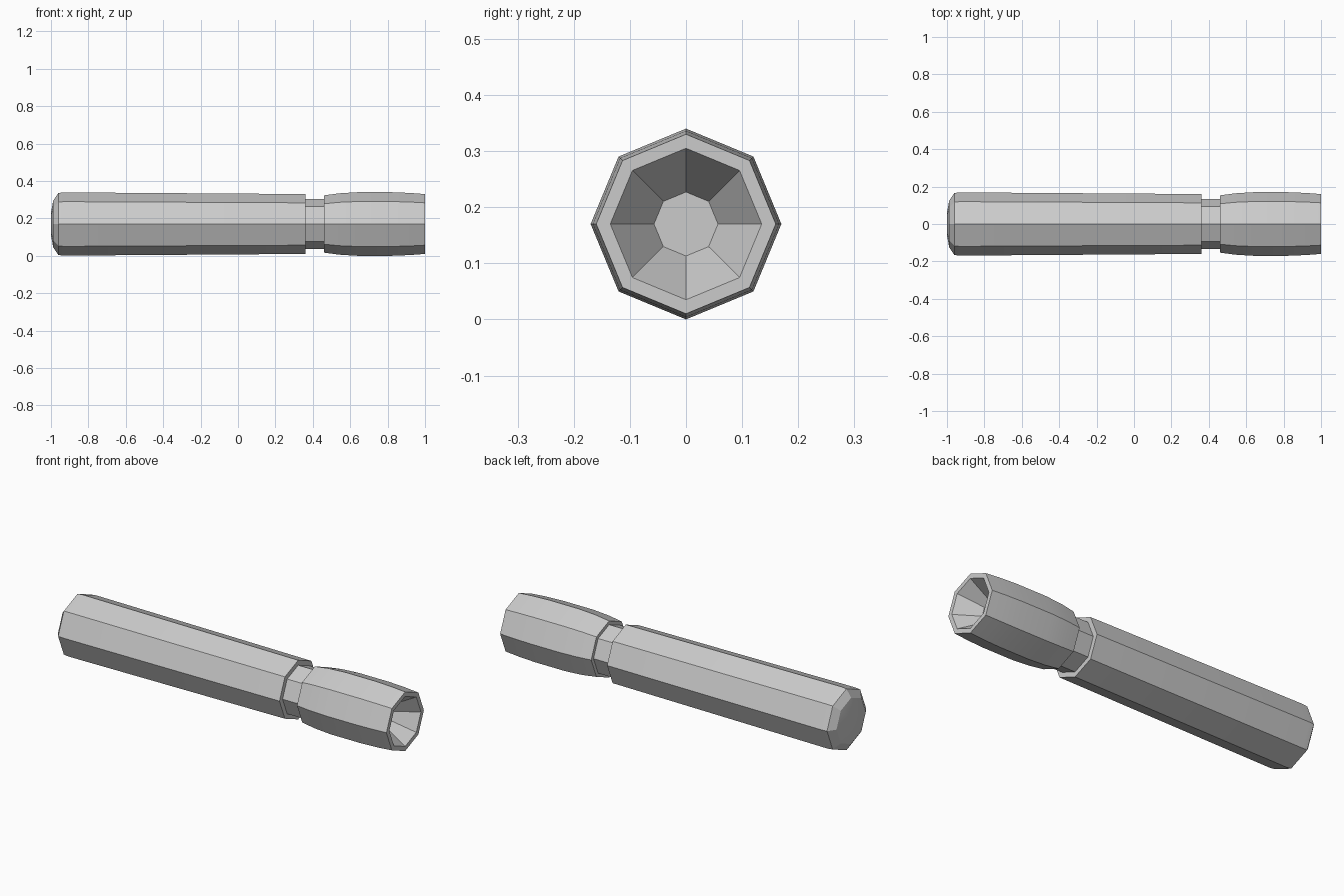
import bpy, bmesh, math

if "Cube" in bpy.data.objects:
    bpy.data.objects.remove(bpy.data.objects["Cube"])

SIDES = 8
AXIS_Z = 0.17


def lathe(name, profile):
    """Revolve (x, radius) points round the long axis; radius 0 makes a tip."""
    bm = bmesh.new()
    rings = []
    for x, r in profile:
        if r == 0:
            rings.append([bm.verts.new((x, 0, AXIS_Z))] * SIDES)
        else:
            angles = [2 * math.pi * i / SIDES for i in range(SIDES)]
            rings.append([bm.verts.new((x, r * math.sin(a), AXIS_Z + r * math.cos(a)))
                          for a in angles])
    for a, b in zip(rings, rings[1:]):
        for i in range(SIDES):
            j = (i + 1) % SIDES
            corners = list(dict.fromkeys((a[i], a[j], b[j], b[i])))
            bm.faces.new(corners)
    # Profiles run from the tail to the front, so this winding must face outward
    side = max(bm.faces, key=lambda f: f.calc_area())
    out = side.calc_center_median()
    out.x, out.z = 0, out.z - AXIS_Z
    if side.normal.length == 0:
        bm.normal_update()
    if side.normal.dot(out) < 0:
        bmesh.ops.reverse_faces(bm, faces=bm.faces[:])
    mesh = bpy.data.meshes.new(name)
    bm.to_mesh(mesh)
    bm.free()
    obj = bpy.data.objects.new(name, mesh)
    bpy.context.collection.objects.link(obj)
    bpy.context.view_layer.objects.active = obj
    obj.select_set(True)
    bpy.ops.object.shade_smooth_by_angle(angle=math.radians(22))
    obj.select_set(False)
    return obj


# Tapered handle with a rounded tail and a flat front shoulder
lathe("handle", [(-1.0, 0), (-1.0, 0.06), (-0.988, 0.125), (-0.96, 0.166),
                 (-0.93, 0.169), (0.36, 0.16), (0.36, 0.133)])

# Narrow neck
lathe("neck", [(0.36, 0.133), (0.46, 0.133)])

# Barrel-shaped head with a flat rim and a funnel-shaped reflector
lathe("head", [(0.46, 0.133), (0.46, 0.153), (0.54, 0.164), (0.64, 0.17),
               (0.82, 0.17), (0.92, 0.166), (1.0, 0.16), (1.0, 0.135),
               (0.88, 0.057), (0.88, 0)])
